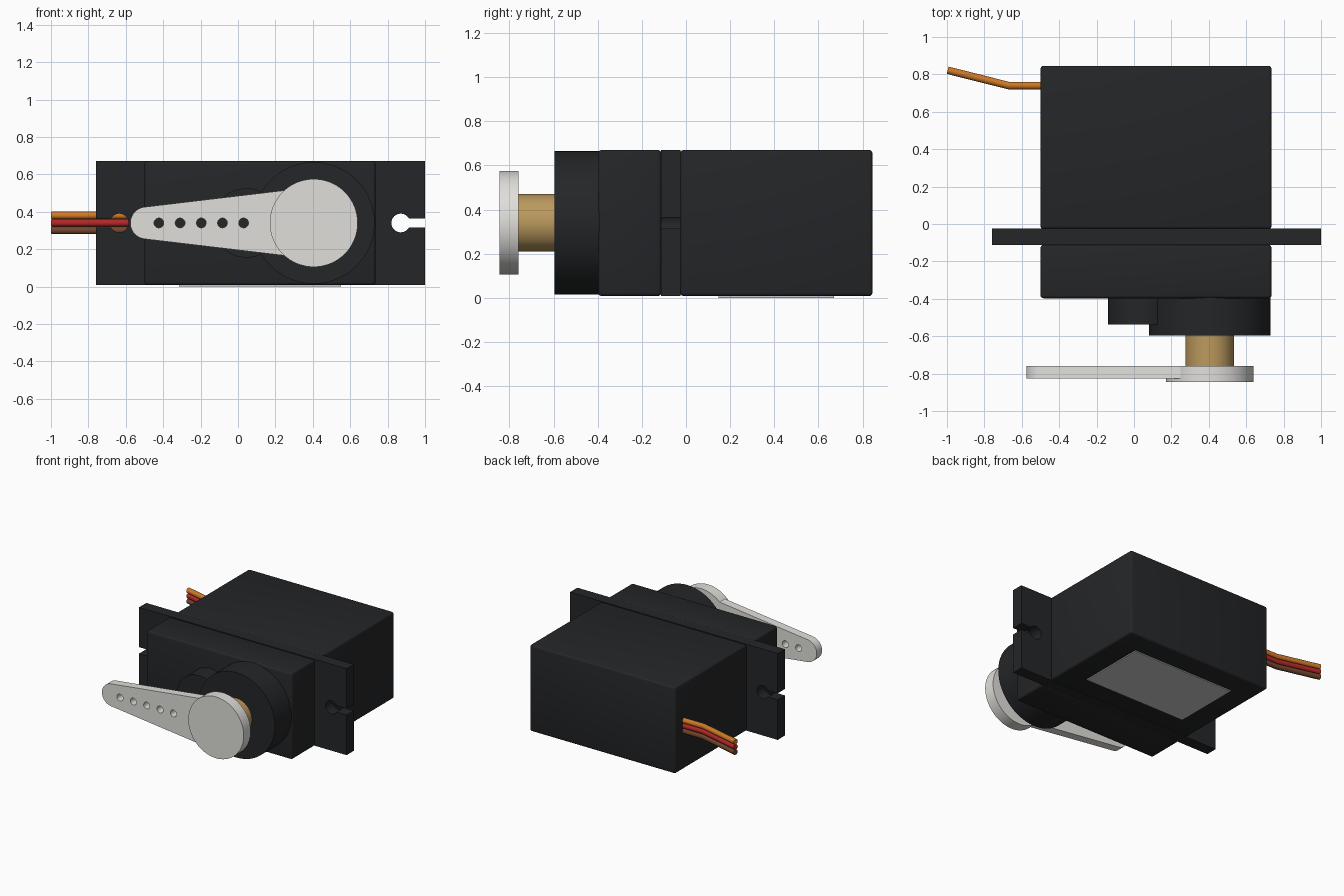
import bpy, bmesh
from math import sin, cos, radians

if "Cube" in bpy.data.objects:
    bpy.data.objects.remove(bpy.data.objects["Cube"])

ZC = 0.34      # height of the shaft axis
XS = 0.405     # x of the shaft axis


def material(name, rgb):
    m = bpy.data.materials.new(name)
    m.diffuse_color = (*rgb, 1)
    m.use_nodes = True
    m.node_tree.nodes["Principled BSDF"].inputs["Base Color"].default_value = m.diffuse_color
    return m


BLACK = material("black_plastic", (0.018, 0.019, 0.021))
WHITE = material("horn_plastic", (0.75, 0.74, 0.71))
BRASS = material("brass", (0.50, 0.32, 0.11))
LABEL = material("label_grey", (0.55, 0.55, 0.55))


def arc(cx, cz, r, a0, a1, n):
    angles = [radians(a0 + (a1 - a0) * i / n) for i in range(n + 1)]
    return [(cx + r * cos(a), cz + r * sin(a)) for a in angles]


def circle(cx, cz, r, n=64):
    return arc(cx, cz, r, 0, 360, n)[:-1]


def finish(obj, mat):
    obj.data.materials.clear()
    obj.data.materials.append(mat)
    bpy.ops.object.select_all(action='DESELECT')
    obj.select_set(True)
    bpy.context.view_layer.objects.active = obj
    if obj.type == 'CURVE':
        bpy.ops.object.convert(target='MESH')
        obj = bpy.context.object
        bm = bmesh.new()
        bm.from_mesh(obj.data)
        bmesh.ops.remove_doubles(bm, verts=bm.verts, dist=1e-4)
        bmesh.ops.recalc_face_normals(bm, faces=bm.faces)
        bm.to_mesh(obj.data)
        bm.free()
    bpy.ops.object.shade_smooth_by_angle(angle=radians(35))
    return obj


def box(name, lo, hi, mat, bevel=0):
    bpy.ops.mesh.primitive_cube_add(size=1, location=[(a + b) / 2 for a, b in zip(lo, hi)])
    obj = bpy.context.object
    obj.name = name
    obj.scale = [b - a for a, b in zip(lo, hi)]
    bpy.ops.object.transform_apply(location=False, rotation=False, scale=True)
    if bevel:
        mod = obj.modifiers.new("rounded_edges", 'BEVEL')
        mod.width, mod.segments = bevel, 3
        bpy.ops.object.modifier_apply(modifier=mod.name)
    return finish(obj, mat)


def curve_object(name, paths, dims, cyclic):
    cu = bpy.data.curves.new(name, 'CURVE')
    cu.dimensions = dims
    for pts in paths:
        sp = cu.splines.new('POLY')
        sp.points.add(len(pts) - 1)
        for p, co in zip(sp.points, pts):
            p.co = (*co, 1)
        sp.use_cyclic_u = cyclic
    obj = bpy.data.objects.new(name, cu)
    bpy.context.collection.objects.link(obj)
    return obj


# Filled (x, z) outlines, with holes, extruded between two y values
def prism(name, outlines, y0, y1, mat):
    obj = curve_object(name, [[(x, z, 0) for x, z in o] for o in outlines], '2D', True)
    obj.data.fill_mode = 'BOTH'
    obj.data.extrude = (y1 - y0) / 2
    obj.rotation_euler.x = radians(90)
    obj.location.y = (y0 + y1) / 2
    return finish(obj, mat)


# Case halves
box("rear_case", (-0.5, -0.026, 0.008), (0.735, 0.845, 0.67), BLACK, 0.015)
box("front_case", (-0.5, -0.397, 0.008), (0.735, -0.112, 0.67), BLACK, 0.015)

# Mounting flange with an open keyhole at each end
right_key = [(1.0, ZC + 0.025)] + arc(0.87, ZC, 0.05, 30, 330, 32) + [(1.0, ZC - 0.025)]
left_key = [(-0.76, ZC - 0.025)] + arc(-0.635, ZC, 0.05, 210, 510, 32) + [(-0.76, ZC + 0.025)]
flange = [(-0.76, 0.67), (1.0, 0.67)] + right_key + [(1.0, 0.008), (-0.76, 0.008)] + left_key
prism("mounting_flange", [flange], -0.113, -0.025, BLACK)

# Gear bosses and output shaft
prism("output_boss", [circle(XS, ZC, 0.325, 96)], -0.596, -0.38, BLACK)
prism("idler_boss", [circle(0.045, ZC, 0.185)], -0.538, -0.38, BLACK)
prism("output_shaft", [circle(XS, ZC, 0.13)], -0.77, -0.58, BRASS)

# Horn: hub disc and tapered arm with screw holes
prism("horn_hub", [circle(XS, ZC, 0.235, 96)], -0.845, -0.76, WHITE)
arm = arc(-0.49, ZC, 0.086, 97, 263, 24) + arc(XS, ZC, 0.233, 228.5, 131.5, 24)
holes = [circle(-0.423 + 0.1133 * i, ZC, 0.026, 24) for i in range(5)]
prism("horn_arm", [arm] + holes, -0.825, -0.76, WHITE)

# Label on the underside
box("label", (-0.315, 0.147, 0.0), (0.55, 0.67, 0.012), LABEL)

# Three lead wires
for name, z, rgb in (("orange_wire", 0.38, (0.62, 0.19, 0.02)),
                     ("red_wire", 0.34, (0.45, 0.02, 0.02)),
                     ("brown_wire", 0.30, (0.16, 0.06, 0.025))):
    wire = curve_object(name, [[(-0.47, 0.74, z), (-0.67, 0.74, z), (-0.996, 0.822, z)]], '3D', False)
    wire.data.bevel_depth = 0.02
    wire.data.bevel_resolution = 4
    wire.data.use_fill_caps = True
    finish(wire, material(name, rgb))
